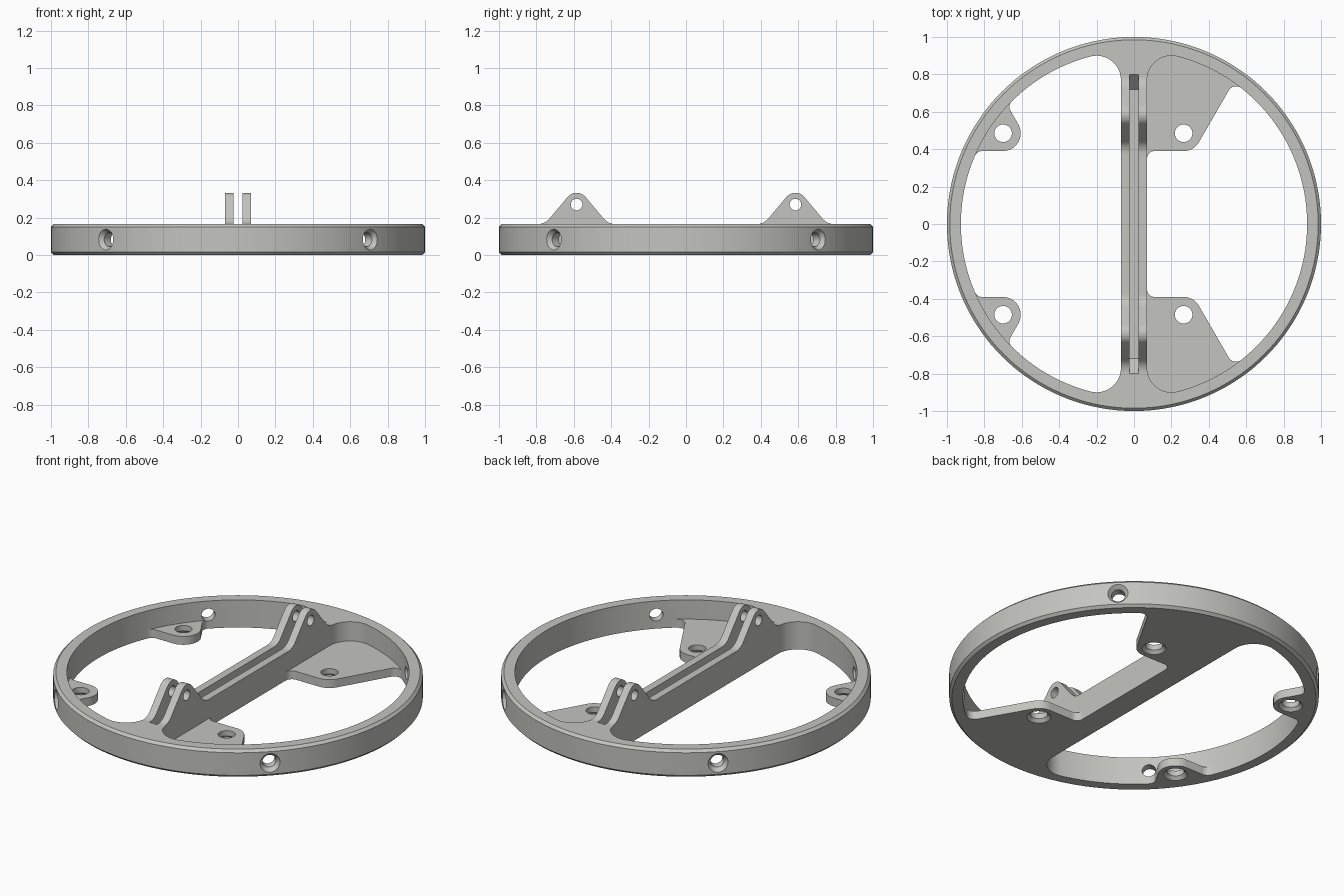
import bpy, bmesh
from math import sin, cos, pi, radians, hypot, atan2
from mathutils import Vector, Matrix

if "Cube" in bpy.data.objects:
    bpy.data.objects.remove(bpy.data.objects["Cube"])

R_IN, H, BAR, PLATE = 0.925, 0.165, 0.07, 0.05

grey = bpy.data.materials.new("warm_grey")
grey.diffuse_color = (0.55, 0.55, 0.52, 1)
grey.use_nodes = True
grey.node_tree.nodes["Principled BSDF"].inputs["Base Color"].default_value = grey.diffuse_color


def arc(cx, cy, r, a0, a1, n):
    return [(cx + r * cos(a0 + (a1 - a0) * i / n), cy + r * sin(a0 + (a1 - a0) * i / n))
            for i in range(n + 1)]


def rounded(corners, n=10):
    """Outline from (x, y, fillet radius) corners."""
    out = []
    for i, (x, y, r) in enumerate(corners):
        p = Vector((x, y))
        if r == 0:
            out.append((x, y))
            continue
        a = (Vector(corners[i - 1][:2]) - p).normalized()
        b = (Vector(corners[(i + 1) % len(corners)][:2]) - p).normalized()
        half = a.angle(b) / 2
        c = p + (a + b).normalized() * (r / sin(half))
        reach = r * cos(half) / sin(half)
        s, e = p + a * reach - c, p + b * reach - c
        a0 = atan2(s.y, s.x)
        sweep = (atan2(e.y, e.x) - a0 + pi) % (2 * pi) - pi
        out += arc(c.x, c.y, r, a0, a0 + sweep, n)
    return out


def finish(name, bm):
    bmesh.ops.recalc_face_normals(bm, faces=bm.faces)
    me = bpy.data.meshes.new(name)
    bm.to_mesh(me)
    bm.free()
    me.materials.append(grey)
    ob = bpy.data.objects.new(name, me)
    bpy.context.collection.objects.link(ob)
    return ob


def prism(name, outline, lo, hi, along_x=False):
    """Extrude an outline along z, or a (y, z) outline along x."""
    bm = bmesh.new()
    place = (lambda a, b, t: (t, a, b)) if along_x else (lambda a, b, t: (a, b, t))
    face = bm.faces.new([bm.verts.new(place(a, b, lo)) for a, b in outline])
    ext = bmesh.ops.extrude_face_region(bm, geom=[face])
    move = Vector(place(0, 0, hi - lo))
    bmesh.ops.translate(bm, vec=move, verts=[v for v in ext["geom"] if isinstance(v, bmesh.types.BMVert)])
    return finish(name, bm)


def turned(name, profile, seg, matrix=Matrix()):
    """Solid of revolution about z from (radius, z) rings, capped at both ends."""
    bm = bmesh.new()
    rings = [[bm.verts.new((r * cos(2 * pi * i / seg), r * sin(2 * pi * i / seg), z))
              for i in range(seg)] for r, z in profile]
    for lo, hi in zip(rings, rings[1:]):
        for i in range(seg):
            j = (i + 1) % seg
            bm.faces.new((lo[i], lo[j], hi[j], hi[i]))
    bm.faces.new(rings[0])
    bm.faces.new(rings[-1])
    bm.transform(matrix)
    return finish(name, bm)


def combine(target, tool, operation):
    mod = target.modifiers.new(operation.lower(), 'BOOLEAN')
    mod.operation, mod.solver, mod.object = operation, 'EXACT', tool
    bpy.context.view_layer.objects.active = target
    bpy.ops.object.modifier_apply(modifier=mod.name)
    bpy.data.objects.remove(tool)


# Chamfered disc that becomes the ring and cross bar
frame = turned("ring_frame", [(0.985, 0), (1, 0.015), (1, H - 0.015), (0.985, H)], 144)

# Two D-shaped openings with filleted corners leave the bar standing
fx, fy, fr = 0.2, 0.77, 0.13
ang = atan2(fy, fx)
rim = hypot(fx, fy) + fr
opening = (arc(fx, fy, fr, pi, ang, 14) + arc(0, 0, rim, ang, -ang, 72)[1:-1]
           + arc(fx, -fy, fr, -ang, -pi, 14))
for s in (1, -1):
    combine(frame, prism("opening", [(s * x, y) for x, y in opening], -0.1, 0.3), 'DIFFERENCE')

# Mounting plates beside the bar and small ears on the other side
plate = rounded([(0.07, 0.32, 0), (0.07, 0.39, 0.04), (0.32, 0.39, 0.095),
                 (0.5315, 0.757, 0.045), (0.58, 0.722, 0)])
plate += arc(0, 0, 0.955, radians(51.5), radians(88), 16) + [(0.03, 0.32)]
ear = rounded([(-0.864, 0.336, 0), (-0.839, 0.39, 0.045), (-0.536, 0.39, 0.095),
               (-0.6755, 0.632, 0.04), (-0.6345, 0.676, 0), (-0.72, 0.65, 0), (-0.90, 0.36, 0)])
for s in (1, -1):
    for name, outline in (("plate", plate), ("ear", ear)):
        combine(frame, prism(name, [(x, s * y) for x, y in outline], 0, PLATE), 'UNION')

# Flared lugs on the bar
lug = rounded([(-0.212, 0.10, 0), (-0.212, H, 0), (-0.17, H, 0.086), (0, 0.3676, 0.0625),
               (0.17, H, 0.086), (0.212, H, 0), (0.212, 0.10, 0)], 14)
for s in (1, -1):
    combine(frame, prism("lug", [(y + s * 0.585, z) for y, z in lug], -BAR, BAR, True), 'UNION')

# Slot with sloped ends splits each lug into a fork
slot = [(-0.8, H), (-0.72, 0.085), (0.72, 0.085), (0.8, H), (0.8, 0.5), (-0.8, 0.5)]
combine(frame, prism("slot", slot, -0.025, 0.025, True), 'DIFFERENCE')

# Pin holes through the lugs
for s in (1, -1):
    combine(frame, prism("pin_hole", arc(s * 0.585, 0.27, 0.031, 0, 2 * pi, 28)[:-1],
                         -0.2, 0.2, True), 'DIFFERENCE')

# Screw holes in plates and ears, countersunk underneath
for x in (0.265, -0.70):
    for y in (0.485, -0.485):
        hole = turned("screw_hole", [(0.066, -0.001), (0.047, 0.018), (0.047, 0.1)], 32,
                      Matrix.Translation((x, y, 0)))
        combine(frame, hole, 'DIFFERENCE')

# Countersunk radial holes through the ring wall
for k in range(4):
    m = (Matrix.Translation((0, 0, 0.0825)) @ Matrix.Rotation(radians(45 + 90 * k), 4, 'Z')
         @ Matrix.Rotation(pi / 2, 4, 'Y'))
    hole = turned("radial_hole", [(0.037, 0.86), (0.037, 0.975), (0.056, 1.0), (0.056, 1.05)], 32, m)
    combine(frame, hole, 'DIFFERENCE')

# Smooth curved walls, keep edges crisp
bpy.ops.object.select_all(action='DESELECT')
frame.select_set(True)
bpy.context.view_layer.objects.active = frame
bpy.ops.object.shade_smooth_by_angle(angle=radians(25))
